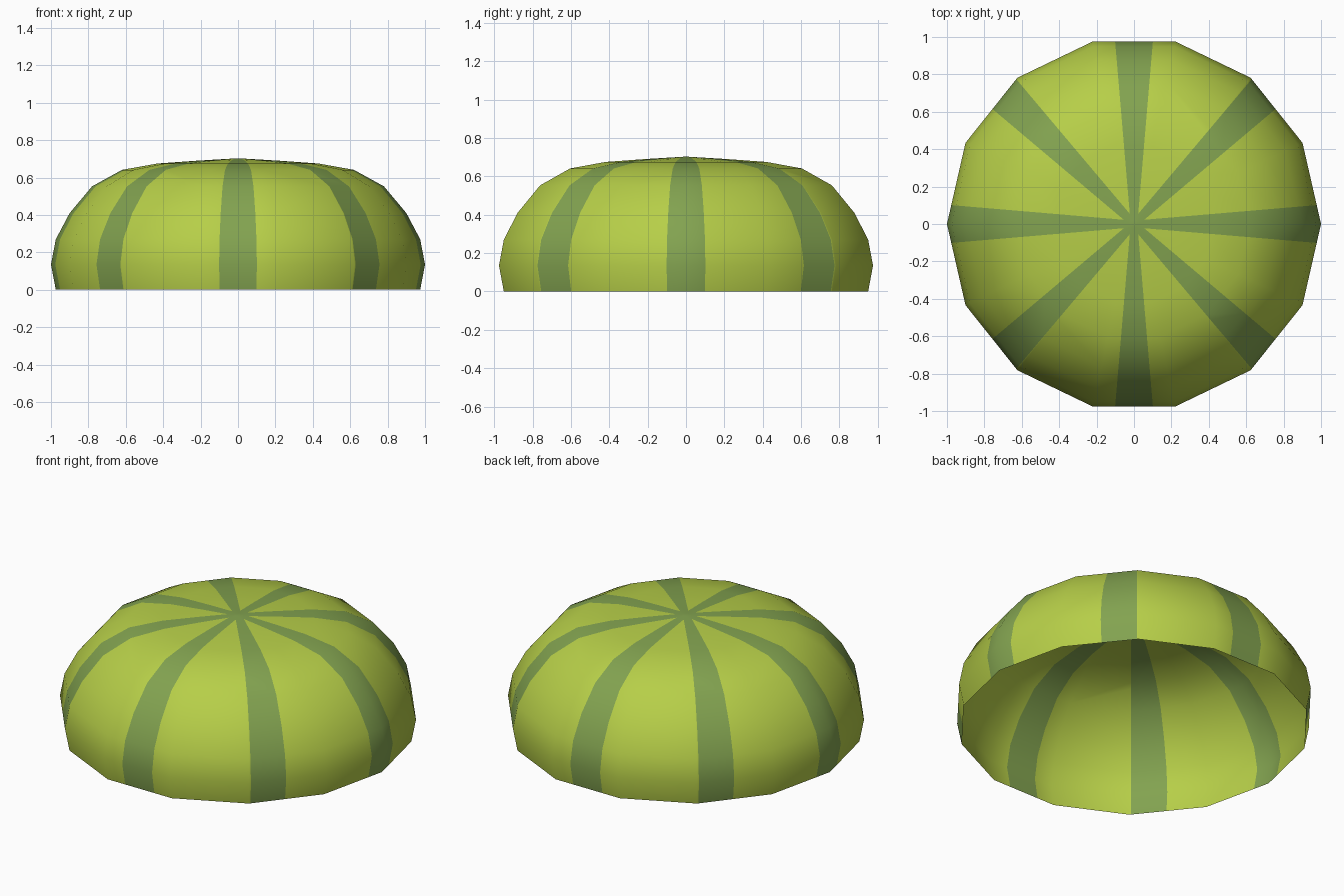
import bpy, bmesh, math
from mathutils import Vector

if "Cube" in bpy.data.objects:
    bpy.data.objects.remove(bpy.data.objects["Cube"])

SIDES = 14
# dome profile: radius, height
PROFILE = [(0.974, 0.0), (1.0, 0.135), (0.974, 0.27), (0.90, 0.41), (0.78, 0.553),
           (0.62, 0.641), (0.43, 0.675), (0.22, 0.69)]
TOP = 0.703
STRIPES = [k * math.pi / 4 for k in range(8)]
BASE_W, SLOPE = 0.018, 0.085      # stripe half width = BASE_W + SLOPE * radius


def material(name, rgb):
    m = bpy.data.materials.new(name)
    m.diffuse_color = (*rgb, 1)
    m.use_nodes = True
    m.node_tree.nodes["Principled BSDF"].inputs["Base Color"].default_value = m.diffuse_color
    return m


def local(p, a):
    """Distance along and across the stripe at angle a."""
    return (p.x * math.cos(a) + p.y * math.sin(a),
            -p.x * math.sin(a) + p.y * math.cos(a))


# faceted dome shell, open underneath
bm = bmesh.new()
rings = [[bm.verts.new((r * math.cos(2 * math.pi * i / SIDES),
                        r * math.sin(2 * math.pi * i / SIDES), z))
          for i in range(SIDES)] for r, z in PROFILE]
apex = bm.verts.new((0, 0, TOP))
for i in range(SIDES):
    j = (i + 1) % SIDES
    for lo, hi in zip(rings, rings[1:]):
        bm.faces.new((lo[i], lo[j], hi[j], hi[i]))
    bm.faces.new((rings[-1][i], rings[-1][j], apex))

# cut both edges of each radial stripe into the shell
for a in STRIPES:
    out = Vector((math.cos(a), math.sin(a), 0))
    side = Vector((-math.sin(a), math.cos(a), 0))
    for s in (1, -1):
        faces = [f for f in bm.faces if local(f.calc_center_median(), a)[0] > 0]
        geom = list({e for f in faces for e in f.edges} | {v for f in faces for v in f.verts}) + faces
        bmesh.ops.bisect_plane(bm, geom=geom, dist=1e-5, plane_co=side * s * BASE_W,
                               plane_no=side * s - out * SLOPE)

# colour the stripe faces
for f in bm.faces:
    f.smooth = True
    c = f.calc_center_median()
    for a in STRIPES:
        u, v = local(c, a)
        if u > 0 and abs(v) < BASE_W + SLOPE * u:
            f.material_index = 1

mesh = bpy.data.meshes.new("striped_dome")
bm.to_mesh(mesh)
bm.free()
mesh.materials.append(material("lime green", (0.47, 0.62, 0.065)))
mesh.materials.append(material("stripe green", (0.225, 0.365, 0.08)))
dome = bpy.data.objects.new("striped_dome", mesh)
bpy.context.collection.objects.link(dome)
